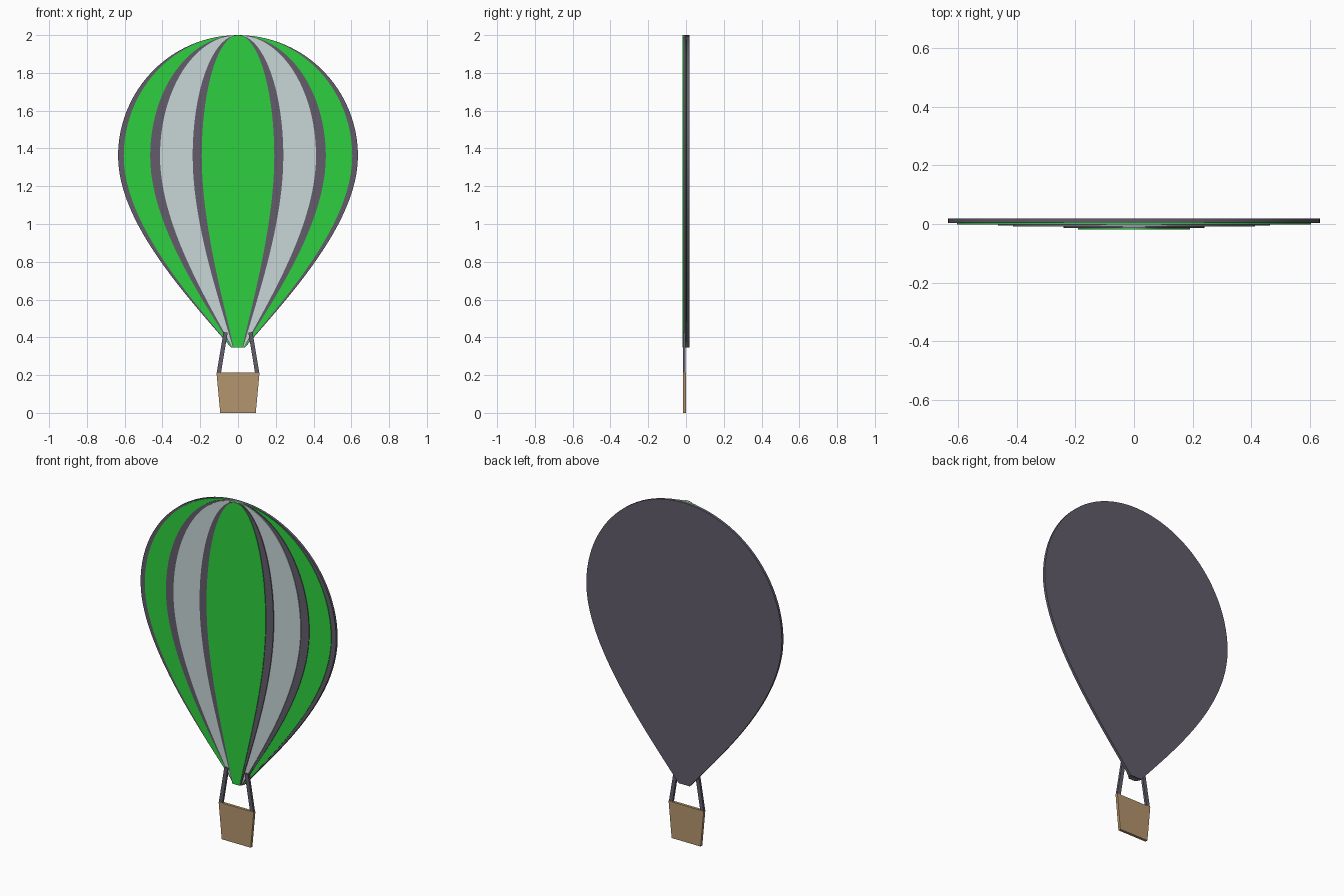
import bpy, bmesh, math

if "Cube" in bpy.data.objects:
    bpy.data.objects.remove(bpy.data.objects["Cube"])


def material(name, rgb):
    m = bpy.data.materials.new(name)
    m.diffuse_color = (*rgb, 1)
    m.use_nodes = True
    m.node_tree.nodes["Principled BSDF"].inputs["Base Color"].default_value = m.diffuse_color
    return m


GREEN = material("green", (0.026, 0.63, 0.05))
DARK = material("dark", (0.125, 0.107, 0.15))
PALE = material("pale", (0.58, 0.67, 0.67))
TAN = material("tan", (0.45, 0.30, 0.156))


def plate(name, outline, y_front, y_back, mat):
    """Extrude an (x, z) outline between two y positions."""
    bm = bmesh.new()
    face = bm.faces.new([bm.verts.new((x, y_front, z)) for x, z in outline])
    ext = bmesh.ops.extrude_face_region(bm, geom=[face])
    for v in ext["geom"]:
        if isinstance(v, bmesh.types.BMVert):
            v.co.y = y_back
    bmesh.ops.recalc_face_normals(bm, faces=bm.faces)
    me = bpy.data.meshes.new(name)
    bm.to_mesh(me)
    bm.free()
    me.materials.append(mat)
    ob = bpy.data.objects.new(name, me)
    bpy.context.collection.objects.link(ob)
    bpy.context.view_layer.objects.active = ob
    ob.select_set(True)
    bpy.ops.object.shade_smooth_by_angle(angle=math.radians(30))
    ob.select_set(False)
    return ob


def balloon_outline(w, foot, n=24):
    """Elliptical crown above a tapering Bezier skirt."""
    zc = 1.36
    right = [(w * math.sin(i / n * math.pi / 2), zc + 0.64 * math.cos(i / n * math.pi / 2))
             for i in range(1, n)]
    p = [(w, zc), (w, 1.0), (0.394 * w + 0.004, 0.6), (foot, 0.345)]
    for i in range(n + 1):
        t = i / n
        k = ((1 - t) ** 3, 3 * t * (1 - t) ** 2, 3 * t * t * (1 - t), t ** 3)
        right.append(tuple(sum(a * q[c] for a, q in zip(k, p)) for c in (0, 1)))
    return [(0, 2.0)] + right + [(-x, z) for x, z in reversed(right)]


# Envelope: stacked plates, each narrower and further forward
layers = [
    ("envelope_back", 0.635, 0.036, 0.003, 0.018, DARK),
    ("outer_green_panel", 0.605, 0.033, -0.001, 0.004, GREEN),
    ("outer_seam", 0.465, 0.031, -0.005, 0.000, DARK),
    ("pale_panel", 0.413, 0.029, -0.009, -0.004, PALE),
    ("inner_seam", 0.240, 0.027, -0.014, -0.008, DARK),
    ("centre_green_panel", 0.192, 0.023, -0.018, -0.013, GREEN),
]
for name, w, foot, yf, yb, mat in layers:
    plate(name, balloon_outline(w, foot), yf, yb, mat)

# Ropes
for side, s in (("left", -1), ("right", 1)):
    plate(side + "_rope", [(s * x, z) for x, z in
          ((0.055, 0.425), (0.077, 0.428), (0.113, 0.212), (0.090, 0.212))],
          -0.017, -0.003, DARK)

# Basket
plate("basket", [(-0.114, 0.213), (0.114, 0.213), (0.094, 0), (-0.094, 0)],
      -0.017, -0.001, TAN)
